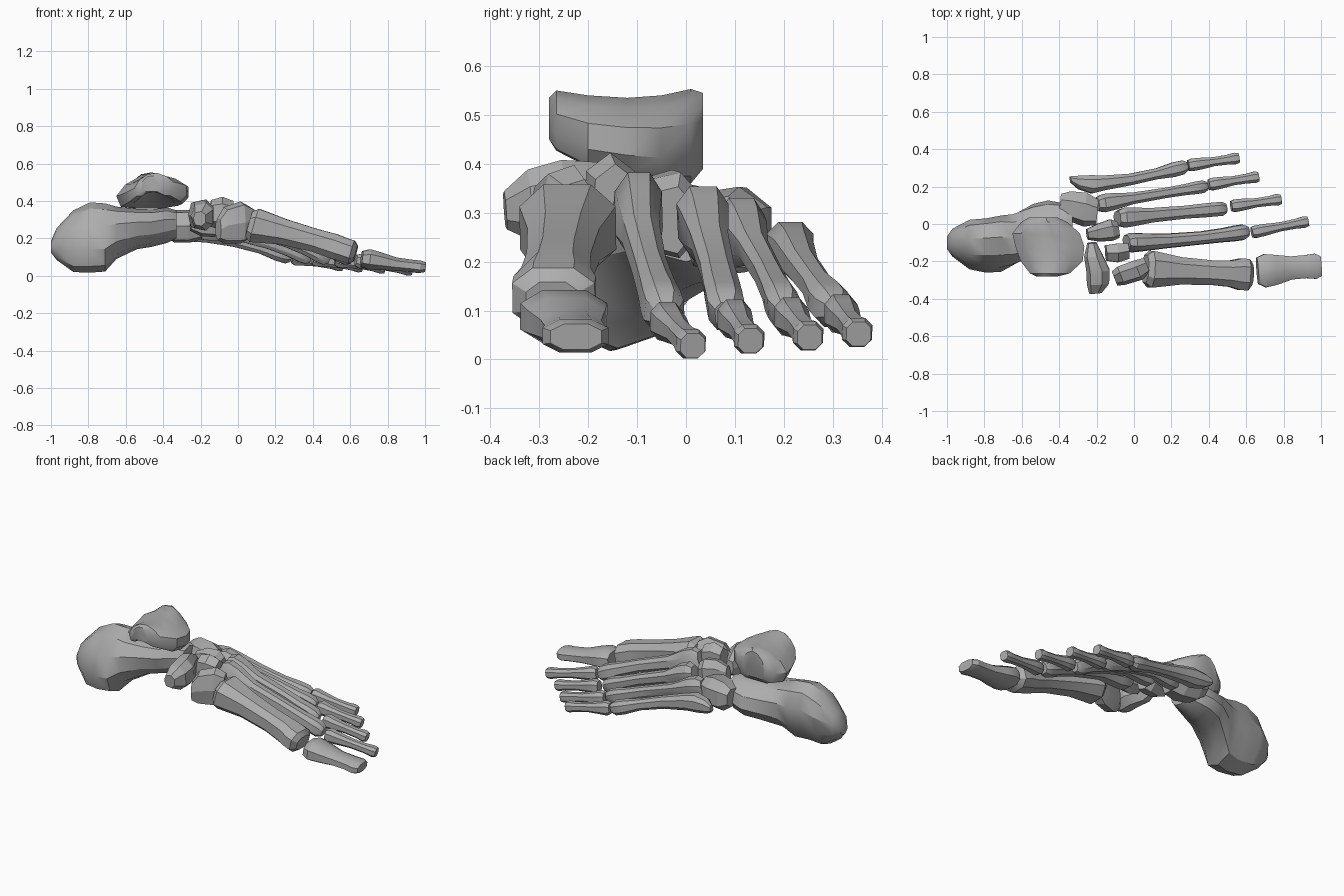
import bpy, bmesh, math
from mathutils import Vector

cube = bpy.data.objects.get("Cube")
if cube:
    bpy.data.objects.remove(cube, do_unlink=True)

bone = bpy.data.materials.new("bone grey")
bone.use_nodes = True
bone.diffuse_color = (0.42, 0.42, 0.42, 1)
bone.node_tree.nodes["Principled BSDF"].inputs["Base Color"].default_value = (0.42, 0.42, 0.42, 1)


def skin(name, rings, angle=32):
    """Join rings of points into a closed, capped body."""
    bm = bmesh.new()
    vs = [[bm.verts.new(p) for p in r] for r in rings]
    n = len(vs[0])
    for a, b in zip(vs, vs[1:]):
        for i in range(n):
            j = (i + 1) % n
            bm.faces.new((a[i], a[j], b[j], b[i]))
    bm.faces.new(vs[0])
    bm.faces.new(vs[-1])
    bmesh.ops.recalc_face_normals(bm, faces=bm.faces)
    me = bpy.data.meshes.new(name)
    bm.to_mesh(me)
    bm.free()
    me.materials.append(bone)
    ob = bpy.data.objects.new(name, me)
    bpy.context.collection.objects.link(ob)
    bpy.ops.object.select_all(action="DESELECT")
    ob.select_set(True)
    bpy.context.view_layer.objects.active = ob
    bpy.ops.object.shade_smooth_by_angle(angle=math.radians(angle))


def loft(name, secs, axis=None, n=8, square=0.8, keel=0.0, angle=32):
    """Sections are (x, y, z, half width, half height, optional sideways lean of the top)."""
    d = Vector(axis) if axis else Vector(secs[-1][:3]) - Vector(secs[0][:3])
    d.normalize()
    side = Vector((0, 0, 1)).cross(d).normalized()
    up = d.cross(side)
    rings = []
    for x, y, z, w, h, *lean in secs:
        ring = []
        for i in range(n):
            t = 2 * math.pi * (i + 0.5) / n
            c, s = math.cos(t), math.sin(t)
            c = math.copysign(abs(c) ** square, c)
            s = math.copysign(abs(s) ** square, s)
            across = w * c * (1 + keel * s) + sum(lean) * s
            ring.append(Vector((x, y, z)) + side * across + up * (h * s))
        rings.append(ring)
    skin(name, rings, angle)


def long_bone(name, a, b, base, shaft, head, bow=0.0, keel=0.12, drift=0.0):
    """Flared base, thin shaft and knobbed head; each size is (half width, half height)."""
    a, b = Vector(a), Vector(b)
    steps = [(0, base, 0.75), (0.05, base, 1), (0.14, base, 0.92), (0.32, shaft, 1.12),
             (0.62, shaft, 1), (0.8, shaft, 1.08), (0.89, head, 1), (0.96, head, 1), (1, head, 0.65)]
    secs = []
    for t, (w, h), k in steps:
        p = a.lerp(b, t) + Vector((0, drift, bow)) * math.sin(math.pi * t)
        secs.append((p.x, p.y, p.z, w * k, h * k))
    loft(name, secs, keel=keel)


# Metatarsals, from the big toe outward
long_bone("first_metatarsal", (0.06, -0.24, 0.275), (0.63, -0.272, 0.118),
          (0.105, 0.098), (0.070, 0.066), (0.09, 0.068), 0.012, 0.0)
long_bone("second_metatarsal", (-0.04, -0.10, 0.315), (0.61, -0.04, 0.09),
          (0.054, 0.085), (0.036, 0.038), (0.043, 0.047), 0.018, -0.1, -0.012)
long_bone("third_metatarsal", (-0.09, 0.03, 0.29), (0.49, 0.083, 0.09),
          (0.054, 0.08), (0.035, 0.035), (0.038, 0.045), 0.018)
long_bone("fourth_metatarsal", (-0.2, 0.105, 0.268), (0.39, 0.203, 0.095),
          (0.05, 0.076), (0.028, 0.034), (0.034, 0.044), 0.016)
loft("fifth_metatarsal", [
    (-0.34, 0.238, 0.235, 0.018, 0.02), (-0.30, 0.222, 0.235, 0.038, 0.042),
    (-0.23, 0.212, 0.232, 0.052, 0.054), (-0.16, 0.22, 0.222, 0.042, 0.048),
    (-0.02, 0.238, 0.19, 0.033, 0.037), (0.12, 0.268, 0.15, 0.031, 0.033),
    (0.21, 0.29, 0.12, 0.042, 0.042), (0.26, 0.302, 0.105, 0.04, 0.042),
    (0.285, 0.308, 0.10, 0.024, 0.028)])

# Toe bones
loft("big_toe", [
    (0.66, -0.25, 0.09, 0.075, 0.045), (0.70, -0.25, 0.088, 0.095, 0.058),
    (0.76, -0.245, 0.078, 0.085, 0.05), (0.84, -0.235, 0.063, 0.066, 0.038),
    (0.92, -0.228, 0.054, 0.066, 0.035), (0.97, -0.226, 0.048, 0.072, 0.036),
    (1.0, -0.225, 0.046, 0.056, 0.028)])
for name, a, b in (("second_toe", (0.63, -0.045, 0.083), (0.93, 0.014, 0.028)),
                   ("third_toe", (0.52, 0.095, 0.088), (0.785, 0.132, 0.038)),
                   ("fourth_toe", (0.40, 0.21, 0.092), (0.665, 0.253, 0.045)),
                   ("fifth_toe", (0.29, 0.313, 0.098), (0.56, 0.353, 0.052))):
    a, b = Vector(a), Vector(b)
    loft(name, [(*a.lerp(b, t), w, h) for t, w, h in
                ((0, 0.03, 0.032), (0.08, 0.036, 0.042), (0.22, 0.034, 0.036), (0.5, 0.026, 0.027),
                 (0.78, 0.028, 0.027), (0.93, 0.033, 0.032), (1, 0.027, 0.027))])

# Heel bone: blunt wedge behind, narrowing to a neck whose top leans inward
loft("heel_bone", [
    (-1.0, -0.10, 0.155, 0.035, 0.03, 0.0), (-0.97, -0.10, 0.17, 0.075, 0.085, 0.01),
    (-0.88, -0.11, 0.185, 0.128, 0.165, 0.03), (-0.79, -0.115, 0.205, 0.138, 0.188, 0.04),
    (-0.71, -0.105, 0.205, 0.145, 0.182, 0.035), (-0.65, -0.085, 0.23, 0.14, 0.14, 0.01),
    (-0.54, -0.035, 0.25, 0.14, 0.108, -0.025), (-0.46, -0.01, 0.255, 0.132, 0.10, -0.03),
    (-0.38, 0.0, 0.27, 0.11, 0.095, -0.02), (-0.33, 0.0, 0.275, 0.08, 0.075, 0.0)],
    axis=(1, 0, 0), n=10, square=0.92, angle=30)

# Ankle bone: domed top, underside hollowed from the front; (across, height) outline
under = [(-0.19, 0.07), (-0.165, 0.01), (-0.115, 0.0), (-0.075, 0.0), (0.0, 0.0),
         (0.07, 0.0), (0.11, 0.0), (0.155, 0.015), (0.19, 0.055)]
over = [(0.19, 0.12), (0.12, 0.165), (0.03, 0.19), (-0.06, 0.18), (-0.14, 0.135)]
rings = []
# each row: y, centre x, width factor, lowest z, height, depth of the hollow
for y, cx, k, low, high, hollow in (
        (-0.28, -0.465, 0.3, 0.45, 0.085, 0.0), (-0.265, -0.45, 0.55, 0.42, 0.13, 0.03),
        (-0.20, -0.44, 0.87, 0.385, 0.155, 0.075), (-0.12, -0.45, 0.97, 0.37, 0.165, 0.065),
        (-0.05, -0.47, 0.95, 0.36, 0.18, 0.025), (0.01, -0.48, 0.65, 0.36, 0.193, 0.0),
        (0.035, -0.485, 0.4, 0.39, 0.155, 0.0)):
    ring = []
    for u, v in under + over:
        dip = hollow * max(0.0, 1 - (u / 0.13) ** 2) if (u, v) in under else 0.0
        ring.append((cx + u * k, y, low + v / 0.19 * high + dip))
    rings.append(ring)
skin("ankle_bone", rings)

# Midfoot bones
loft("navicular", [
    (-0.225, -0.10, 0.325, 0.025, 0.045), (-0.215, -0.17, 0.325, 0.052, 0.08),
    (-0.19, -0.25, 0.325, 0.065, 0.085), (-0.19, -0.32, 0.315, 0.062, 0.075),
    (-0.205, -0.37, 0.305, 0.035, 0.04)], n=7, angle=20)
loft("medial_cuneiform", [
    (-0.105, -0.29, 0.25, 0.042, 0.06), (-0.07, -0.275, 0.27, 0.055, 0.10),
    (0.02, -0.245, 0.285, 0.058, 0.115), (0.07, -0.22, 0.285, 0.045, 0.085)],
    axis=(1, 0.4, 0), n=7, angle=20)
loft("middle_cuneiform", [
    (-0.15, -0.155, 0.335, 0.046, 0.07), (-0.09, -0.155, 0.335, 0.056, 0.088),
    (-0.03, -0.145, 0.325, 0.046, 0.075)], n=6, angle=20)
loft("lateral_cuneiform", [
    (-0.25, -0.055, 0.30, 0.03, 0.06), (-0.19, -0.045, 0.30, 0.05, 0.09),
    (-0.12, -0.03, 0.295, 0.06, 0.09), (-0.085, -0.03, 0.285, 0.045, 0.07)], n=7, angle=20)
loft("cuboid", [
    (-0.395, 0.115, 0.27, 0.05, 0.055), (-0.345, 0.10, 0.265, 0.082, 0.088),
    (-0.26, 0.08, 0.265, 0.095, 0.09), (-0.195, 0.065, 0.265, 0.07, 0.07)],
    axis=(1, -0.1, 0), n=7, angle=20)
